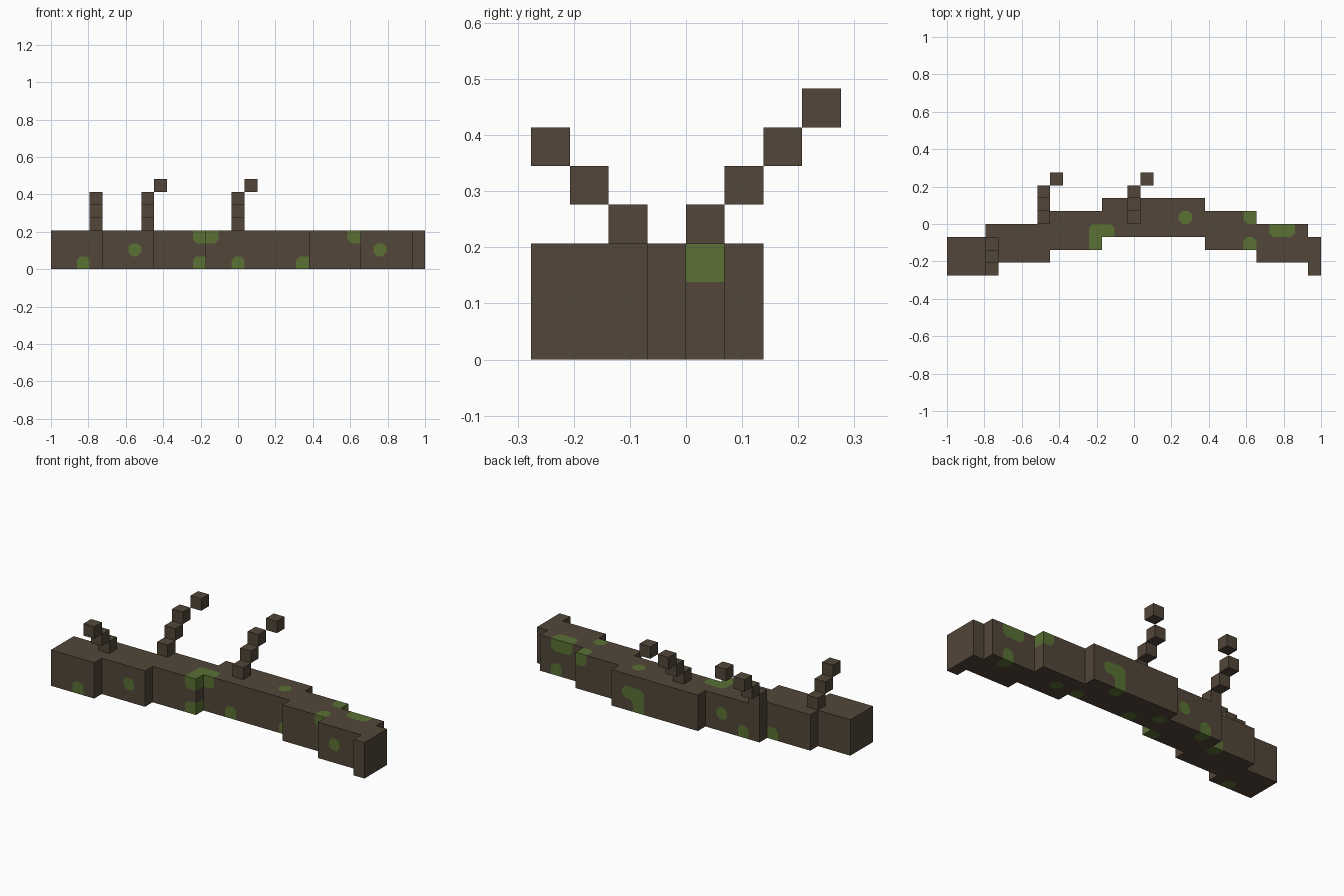
import bpy, bmesh
from mathutils import Vector

cube = bpy.data.objects.get("Cube")
if cube:
    bpy.data.objects.remove(cube, do_unlink=True)

U = 2 / 29                             # edge of one block
ORIGIN = Vector((-1, -4 * U, 0))       # corner of block (0, 0, 0)
CLIP = 0.29                            # cut corner of a moss patch, in blocks


def make_material(name, color):
    mat = bpy.data.materials.new(name)
    mat.use_nodes = True
    mat.diffuse_color = color
    mat.node_tree.nodes["Principled BSDF"].inputs["Base Color"].default_value = color
    return mat


bark = make_material("bark brown", (0.084, 0.061, 0.041, 1))
moss = make_material("moss green", (0.102, 0.165, 0.034, 1))


def build(name, cells, mossy=frozenset()):
    """Skin a set of blocks; mossy blocks get green faces with cut corners."""
    bm = bmesh.new()

    def add_face(points, mat, flip):
        pts = [ORIGIN + p * U for p in points]
        if flip:
            pts.reverse()
        bm.faces.new([bm.verts.new(p) for p in pts]).material_index = mat

    def step(cell, axis, amount):
        out = list(cell)
        out[axis] += amount
        return tuple(out)

    for cell in sorted(cells):
        for axis in range(3):
            for sign in (-1, 1):
                if step(cell, axis, sign) in cells:
                    continue
                b, c = (axis + 1) % 3, (axis + 2) % 3
                own = cell in mossy

                def differs(other):
                    # neighbour lies in the same flat side but has the other colour
                    return (other in cells and step(other, axis, sign) not in cells
                            and (other in mossy) != own)

                def point(u, v):
                    p = Vector(cell)
                    p[axis] += sign > 0
                    p[b] += u
                    p[c] += v
                    return p

                flip = sign < 0
                outline = []
                for u, v in ((0, 0), (1, 0), (1, 1), (0, 1)):
                    corner = point(u, v)
                    if differs(step(cell, b, 2 * u - 1)) and differs(step(cell, c, 2 * v - 1)):
                        on_b = point(u + (1 - 2 * u) * CLIP, v)
                        on_c = point(u, v + (1 - 2 * v) * CLIP)
                        pair = [on_c, on_b] if u == v else [on_b, on_c]
                        outline += pair
                        add_face([pair[0], corner, pair[1]], int(not own), flip)
                    else:
                        outline.append(corner)
                add_face(outline, int(own), flip)

    bmesh.ops.remove_doubles(bm, verts=bm.verts, dist=1e-5)
    mesh = bpy.data.meshes.new(name)
    bm.to_mesh(mesh)
    bm.free()
    mesh.materials.append(bark)
    mesh.materials.append(moss)
    obj = bpy.data.objects.new(name, mesh)
    bpy.context.collection.objects.link(obj)
    return obj


# Trunk: stepped runs of 3 x 3 section (first column, end column, first row)
runs = [(0, 4, 0), (3, 8, 1), (7, 12, 2), (12, 20, 3), (20, 24, 2), (24, 28, 1), (28, 29, 0)]
trunk = {(i, j, k) for start, end, row in runs
         for i in range(start, end) for j in range(row, row + 3) for k in range(3)}

# Moss patches
patches = {
    (2, 0, 0), (6, 1, 1), (11, 2, 0), (14, 3, 0), (19, 3, 0), (25, 1, 1),   # front
    (11, 2, 2), (11, 3, 2), (12, 3, 2), (18, 4, 2), (23, 2, 2),             # top
    (23, 4, 2), (25, 3, 2), (26, 3, 2),
    (6, 3, 0), (8, 4, 0), (10, 4, 1), (26, 3, 0),                           # back
    (17, 5, 0), (17, 5, 1), (18, 5, 1),
    (12, 4, 0), (21, 3, 0),                                                 # underside
}
build("trunk", trunk, patches)

# Branches: diagonal stairs of single blocks
build("front_branch", {(3, 2 - n, 3 + n) for n in range(3)})
for label, i in (("right", 7), ("middle", 14)):
    stairs = {(i, 4 + n, 3 + n) for n in range(3)}
    build(label + "_back_branch", stairs | {(i + 1, 7, 6)})
